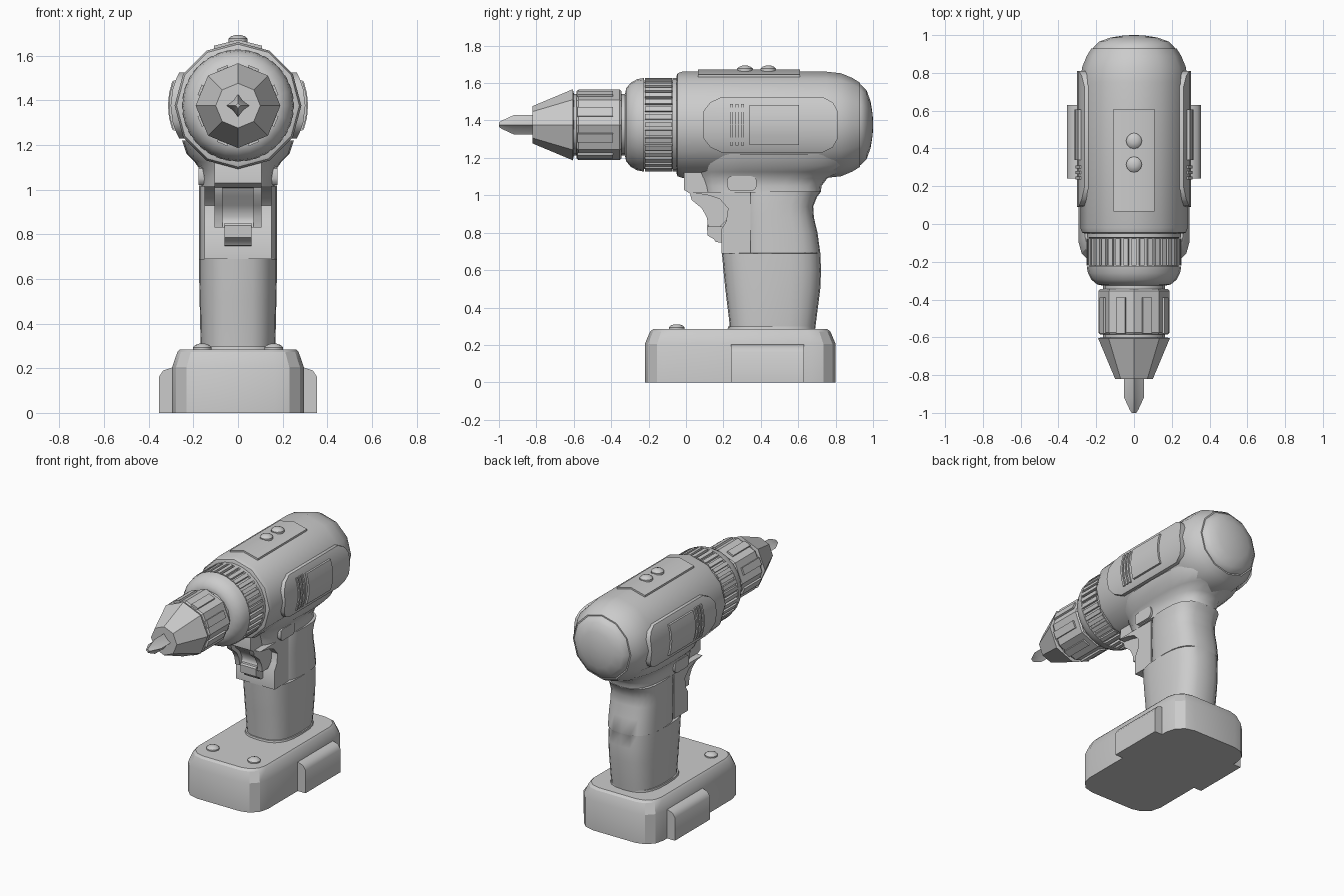
import bpy, bmesh
from math import sin, cos, pi, radians, sqrt, copysign

if "Cube" in bpy.data.objects:
    bpy.data.objects.remove(bpy.data.objects["Cube"])

AX = 1.377  # height of the chuck / motor axis


def loft(name, rings, angle=40):
    """Skin a list of equal-length point rings and cap both ends."""
    bm = bmesh.new()
    vs = [[bm.verts.new(p) for p in r] for r in rings]
    n = len(vs[0])
    for a, b in zip(vs, vs[1:]):
        for i in range(n):
            bm.faces.new((a[i], a[(i + 1) % n], b[(i + 1) % n], b[i]))
    bm.faces.new(vs[0])
    bm.faces.new(vs[-1])
    bmesh.ops.recalc_face_normals(bm, faces=bm.faces)
    for f in bm.faces:
        f.smooth = True
    for e in bm.edges:
        e.smooth = e.calc_face_angle(0) < radians(angle)
    me = bpy.data.meshes.new(name)
    bm.to_mesh(me)
    bm.free()
    ob = bpy.data.objects.new(name, me)
    bpy.context.collection.objects.link(ob)
    return ob


def lathe(name, prof, n, inner=1.0, angle=40):
    """Turn (y, r) pairs about the axis; inner < 1 gives a star section."""
    return loft(name, [[(r * k * sin(a), y, AX + r * k * cos(a))
                        for i in range(n)
                        for a, k in [(2 * pi * i / n, inner if i % 2 else 1)]]
                       for y, r in prof], angle)


def side_prism(name, pts, x0, x1):
    """Extrude a (y, z) outline between two x values."""
    return loft(name, [[(x, y, z) for y, z in pts] for x in (x0, x1)])


def oval(z, y0, y1, hx, p=2.8, n=24):
    """Superellipse ring at height z."""
    f = lambda v: copysign(abs(v) ** (2 / p), v)
    return [(hx * f(cos(2 * pi * i / n)),
             (y0 + y1) / 2 + (y1 - y0) / 2 * f(sin(2 * pi * i / n)), z) for i in range(n)]


def round_rect(z, hx, y0, y1, r, seg=3):
    pts = []
    for k, (cx, cy) in enumerate([(hx - r, y1 - r), (r - hx, y1 - r), (r - hx, y0 + r), (hx - r, y0 + r)]):
        for j in range(seg + 1):
            a = pi / 2 * (k + j / seg)
            pts.append((cx + r * cos(a), cy + r * sin(a), z))
    return pts


def wrap_pad(name, s, rows, r, inner=0.2):
    """Pad hugging the motor barrel on side s; rows are (dz, y0, y1)."""
    rings = []
    for dz, y0, y1 in rows:
        x = sqrt(r * r - dz * dz)
        rings.append([(s * x, y0, AX + dz), (s * x, y1, AX + dz),
                      (s * inner, y1, AX + dz), (s * inner, y0, AX + dz)])
    return loft(name, rings)


def radial_bars(name, count, y0, y1, r0, r1, w, off=0.0):
    for i in range(count):
        a = 2 * pi * (i + off) / count
        pt = lambda r, t, y: (r * sin(a) + t * cos(a), y, AX + r * cos(a) - t * sin(a))
        loft(name, [[pt(r0, -w, y), pt(r1, -w, y), pt(r1, w, y), pt(r0, w, y)] for y in (y0, y1)])


def dome(name, x, y, z, r, h):
    loft(name, [[(x + r * k * cos(2 * pi * i / 12), y + r * k * sin(2 * pi * i / 12), z + h * u)
                 for i in range(12)] for k, u in ((1, -0.5), (1, 0.35), (0.75, 0.75), (0.35, 1))])


# Bit and chuck
lathe("screw_bit", [(-1, .012), (-.985, .022), (-.92, .052), (-.80, .052)], 8, .6, 20)
lathe("chuck_nose", [(-.82, .1), (-.605, .19), (-.6, .17)], 8, 1, 20)
lathe("chuck_core", [(-.62, .165), (-.30, .165)], 16)
lathe("chuck_sleeve", [(-.585, .18), (-.575, .188), (-.355, .188), (-.345, .18)], 8, 1, 20)
radial_bars("chuck_rib", 8, -.58, -.39, .15, .186, .025, .5)

# Gear housing and clutch ring
lathe("gear_housing", [(-.325, .17), (-.32, .195), (-.295, .225), (-.26, .244), (-.225, .25), (-.224, .236),
                       (-.073, .236), (-.072, .25), (-.04, .25)], 24)
radial_bars("clutch_rib", 36, -.22, -.076, .22, .251, .013)

# Motor barrel and rear cap
lathe("motor_barrel", [(-.05, .262), (-.045, .275), (-.02, .284), (.75, .284), (.83, .275),
                       (.89, .25), (.93, .225)], 12)
lathe("rear_cap", [(.92, .218), (.935, .215), (.965, .185), (.987, .125), (.998, .055), (1, .01)], 12)

# Side panels
for s in (-1, 1):
    wrap_pad("side_panel", s, [(-.148, .19, .73), (-.12, .13, .785), (-.075, .095, .81), (0, .09, .81),
                               (.075, .095, .81), (.12, .13, .785), (.148, .19, .73)], .302)
    wrap_pad("side_plate", s, [(d, .34, .605) for d in (-.107, -.055, 0, .055, .107)], .314)
    for y in (.235, .265, .295):
        wrap_pad("side_slat", s, [(d, y, y + .016) for d in (-.112, -.055, 0, .055, .112)], .31)

# Top plate and its two buttons
loft("top_plate", [[(-.108, y, 1.58), (-.108, y, 1.645), (0, y, 1.672), (.108, y, 1.645), (.108, y, 1.58)]
                   for y in (.065, .61)])
for y in (.315, .44):
    dome("top_button", 0, y, 1.668, .042, .025)

# Neck blending barrel into handle
loft("neck", [oval(1.015, .08, .72, .165), oval(1.05, .07, .725, .163), oval(1.09, .06, .755, .17),
              oval(1.125, .05, .83, .195), oval(1.16, .04, .89, .23), oval(1.22, .03, .91, .25)])
side_prism("neck_front", [(-.01, 1.12), (-.012, 1.03), (.02, 1.01), (.3, 1.0), (.3, 1.15), (0, 1.15)], -.105, .105)

# Handle grip
loft("grip", [oval(.28, .235, .69, .165), oval(.32, .232, .695, .168), oval(.5, .21, .718, .172),
              oval(.6, .2, .722, .174), oval(.69, .192, .718, .174), oval(.692, .29, .718, .174),
              oval(.8, .29, .703, .174), oval(.88, .29, .684, .174), oval(.94, .29, .68, .174),
              oval(.99, .29, .70, .174), oval(1.02, .29, .722, .174)])
loft("grip_foot", [oval(.27, .22, .69, .18), oval(.298, .225, .69, .175)])

# Trigger surround, trigger and selector
side_prism("trigger_surround", [(.345, 1.02), (.345, .69), (.19, .69), (.19, .82), (.215, .86),
                                (.225, .93), (.18, .98), (.12, 1.0), (.03, 1.015)], -.15, .15)
for s in (-1, 1):
    side_prism("trigger_edge", [(.02, 1.015), (.03, .975), (.085, .93), (.112, .88), (.118, .83),
                                (.18, .83), (.23, .88), (.23, .98), (.15, 1.015)], s * .07, s * .105)
    side_prism("selector_button", [(.22, 1.05), (.225, 1.035), (.24, 1.022), (.355, 1.022), (.372, 1.035),
                                   (.378, 1.05), (.378, 1.08), (.37, 1.095), (.35, 1.102), (.24, 1.102),
                                   (.225, 1.095), (.22, 1.08)], s * .08, s * .178)
    # Battery side clips
    loft("battery_clip", [[(s * .27, y, 0), (s * .355, y, 0), (s * .355, y, .16),
                           (s * .335, y, .19), (s * .295, y, .203), (s * .27, y, .203)] for y in (.24, .63)])
    dome("base_screw", s * .16, -.05, .285, .042, .025)
side_prism("trigger_face", [(.05, 1.015), (.075, .97), (.12, .93), (.145, .88), (.14, .85), (.12, .83),
                            (.23, .83), (.23, 1.0)], -.072, .072)
side_prism("trigger_lip", [(.12, .85), (.112, .84), (.115, .785), (.15, .765), (.16, .75), (.21, .745),
                           (.21, .85)], -.06, .06)

# Battery base
loft("battery_base", [round_rect(0, .295, -.22, .80, .13), round_rect(.205, .295, -.22, .80, .13),
                      round_rect(.272, .272, -.192, .772, .12), round_rect(.285, .26, -.175, .755, .11)], 25)
